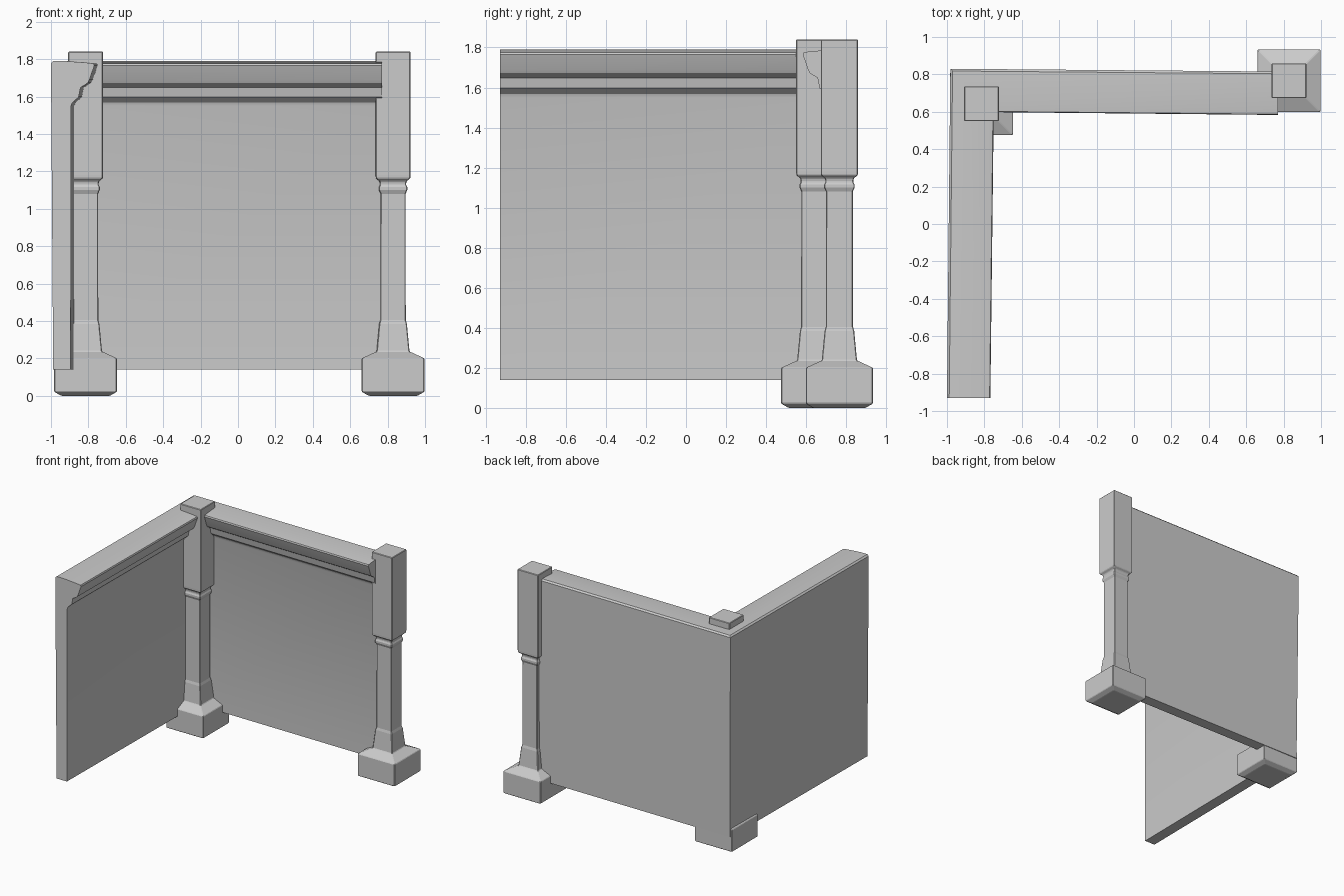
import bpy, bmesh

if "Cube" in bpy.data.objects:
    bpy.data.objects.remove(bpy.data.objects["Cube"])

# (half width, z) outline shared by both square posts
POST = [(0.13, 0.0), (0.168, 0.022), (0.168, 0.2), (0.088, 0.237), (0.074, 0.385),
        (0.068, 0.405), (0.067, 1.08), (0.076, 1.10), (0.076, 1.115), (0.069, 1.13),
        (0.073, 1.148), (0.092, 1.162), (0.093, 1.18), (0.093, 1.84)]

# (depth inward from the outer face, z) section of the panel with its moulded cap
WALL = [(0.012, 0.14), (0.105, 0.14), (0.108, 1.55), (0.114, 1.567), (0.148, 1.597),
        (0.158, 1.648), (0.197, 1.672), (0.205, 1.688), (0.232, 1.765), (0.228, 1.776),
        (0.19, 1.781), (0.07, 1.79), (0.012, 1.79), (0.0, 1.778)]


def loft(name, rings):
    """Skin closed rings of points and cap both ends."""
    bm = bmesh.new()
    rows = [[bm.verts.new(p) for p in ring] for ring in rings]
    n = len(rows[0])
    for a, b in zip(rows, rows[1:]):
        for i in range(n):
            j = (i + 1) % n
            bm.faces.new((a[i], a[j], b[j], b[i]))
    bm.faces.new(rows[0][::-1])
    bm.faces.new(rows[-1])
    bmesh.ops.recalc_face_normals(bm, faces=bm.faces[:])
    mesh = bpy.data.meshes.new(name)
    bm.to_mesh(mesh)
    bm.free()
    obj = bpy.data.objects.new(name, mesh)
    bpy.context.collection.objects.link(obj)
    return obj


def post(name, x, y):
    signs = [(-1, -1), (1, -1), (1, 1), (-1, 1)]
    obj = loft(name, [[(x + sx * h, y + sy * h, z) for sx, sy in signs] for h, z in POST])
    bevel = obj.modifiers.new("soft_edges", "BEVEL")
    bevel.width = 0.004
    bevel.segments = 1
    bevel.limit_method = 'ANGLE'


# Posts
post("corner_post", -0.815, 0.643)
post("end_post", 0.829, 0.766)

# L-shaped wall, mitred at the corner: outer point and inward direction
path = [((-1.0, -0.93), (1, 0)), ((-0.982, 0.83), (1, -1)), ((0.77, 0.815), (0, -1))]
wall = loft("panel_wall", [[(px + dx * d, py + dy * d, z) for d, z in WALL]
                           for (px, py), (dx, dy) in path])

# Smooth the moulding while keeping its edges crisp
bpy.context.view_layer.objects.active = wall
wall.select_set(True)
bpy.ops.object.shade_smooth_by_angle(angle=0.45)
